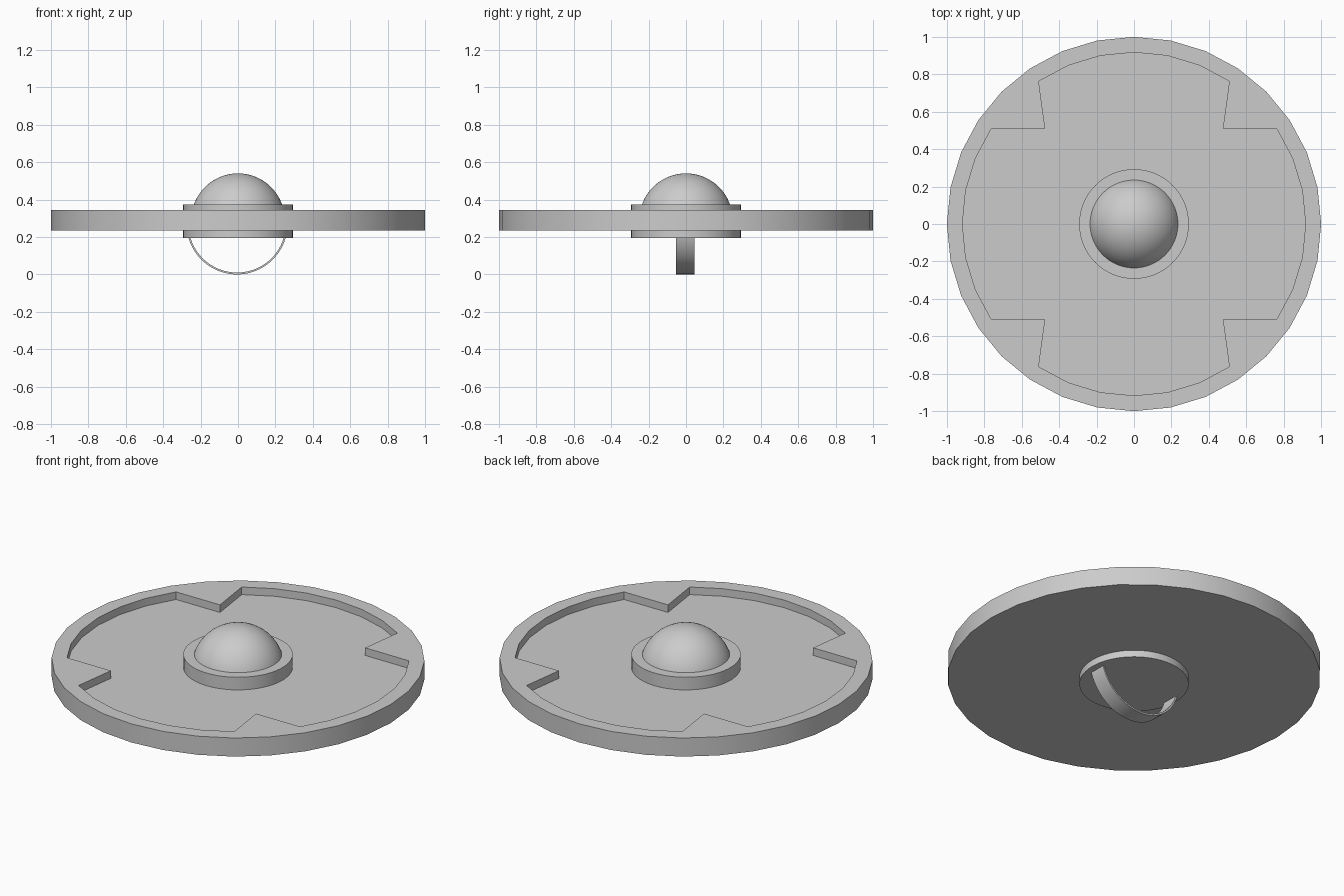
import bpy, bmesh, math
from mathutils import Matrix

cube = bpy.data.objects.get("Cube")
if cube:
    bpy.data.objects.remove(cube, do_unlink=True)

GREY = (0.6, 0.6, 0.6, 1)
grey = bpy.data.materials.new("plain grey")
grey.use_nodes = True
grey.diffuse_color = GREY
grey.node_tree.nodes["Principled BSDF"].inputs["Base Color"].default_value = GREY


def finish(name, bm, smooth=None):
    bmesh.ops.recalc_face_normals(bm, faces=bm.faces)
    mesh = bpy.data.meshes.new(name)
    bm.to_mesh(mesh)
    bm.free()
    mesh.materials.append(grey)
    obj = bpy.data.objects.new(name, mesh)
    bpy.context.collection.objects.link(obj)
    if smooth:
        bpy.ops.object.select_all(action='DESELECT')
        obj.select_set(True)
        bpy.context.view_layer.objects.active = obj
        bpy.ops.object.shade_smooth_by_angle(angle=math.radians(smooth))
    return obj


def bridge(bm, a, b):
    n = len(a)
    for i in range(n):
        j = (i + 1) % n
        bm.faces.new((a[i], a[j], b[j], b[i]))


# Round plate with a sunken floor whose outline has four notched corners
SIDES = 32
outer, inner = [], []
for i in range(SIDES):
    a = math.tau * i / SIDES
    c, s = math.cos(a), math.sin(a)
    outer.append((c, s))
    if i % 8 == 4:
        inner.append((math.copysign(0.475, c), math.copysign(0.51, s)))
    else:
        inner.append((0.917 * c, 0.917 * s))

bm = bmesh.new()
rings = [[bm.verts.new((x, y, z)) for x, y in outline]
         for outline, z in ((outer, 0.235), (outer, 0.345), (inner, 0.345), (inner, 0.3))]
for lower, upper in zip(rings, rings[1:]):
    bridge(bm, lower, upper)
bm.faces.new(rings[0])
bm.faces.new(rings[-1])
finish("plate", bm, 30)

# Hub running through the plate
bm = bmesh.new()
bmesh.ops.create_cone(bm, cap_ends=True, segments=64, radius1=0.293, radius2=0.293,
                      depth=0.18, matrix=Matrix.Translation((0, 0, 0.285)))
finish("hub", bm, 30)

# Dome on the hub, cut off just below the hub top
bm = bmesh.new()
bmesh.ops.create_uvsphere(bm, u_segments=64, v_segments=32, radius=0.25,
                          matrix=Matrix.Translation((0, 0, 0.29)))
bmesh.ops.bisect_plane(bm, geom=bm.verts[:] + bm.edges[:] + bm.faces[:],
                       plane_co=(0, 0, 0.36), plane_no=(0, 0, 1), clear_inner=True)
finish("dome", bm, 30)

# Thin curved strap under the hub
STEPS = 40
bm = bmesh.new()
sections = []
for i in range(STEPS + 1):
    a = math.pi + math.pi * i / STEPS
    sections.append([bm.verts.new((-0.005 + r * math.cos(a), y, 0.27 + r * math.sin(a)))
                     for r, y in ((0.27, -0.053), (0.27, 0.045), (0.26, 0.045), (0.26, -0.053))])
for a, b in zip(sections, sections[1:]):
    bridge(bm, a, b)
bm.faces.new(sections[0])
bm.faces.new(sections[-1])
finish("strap", bm, 30)
